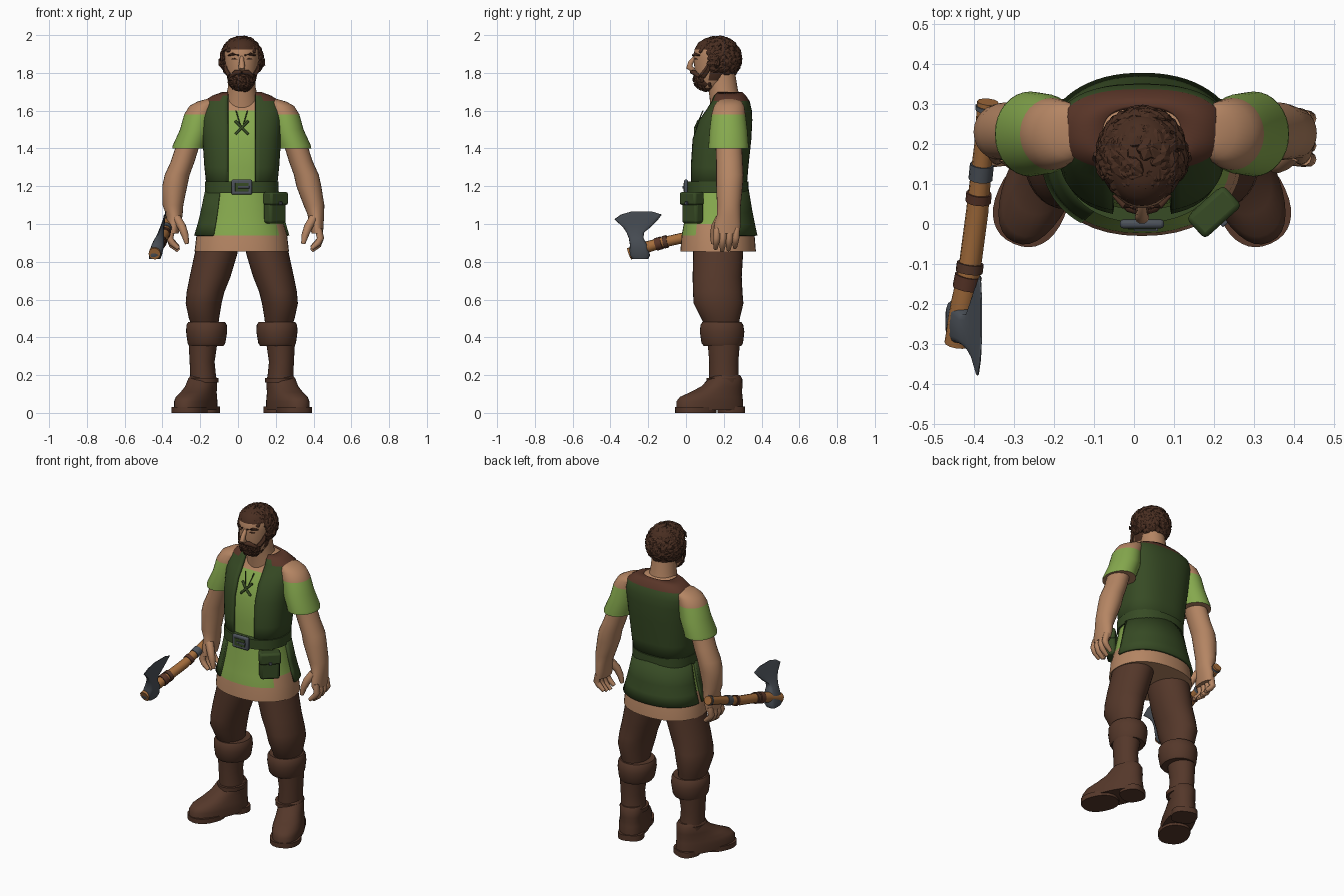
import bpy, bmesh, random
from math import sin, cos, asin, pi, radians
from mathutils import Vector, Matrix

random.seed(4)
MID = 0.02  # symmetry plane of the figure
cube = bpy.data.objects.get("Cube")
if cube:
    bpy.data.objects.remove(cube)


def material(name, *rgb):
    m = bpy.data.materials.new(name)
    m.use_nodes = True
    m.diffuse_color = (*rgb, 1)
    m.node_tree.nodes["Principled BSDF"].inputs["Base Color"].default_value = (*rgb, 1)
    return m


light_green = material("light_green", .24, .4, .076)
dark_green = material("dark_green", .038, .07, .018)
leather = material("leather_brown", .09, .039, .023)
trim = material("reddish_brown", .1, .036, .021)
skin = material("skin", .46, .235, .125)
hair_brown = material("hair_brown", .066, .027, .015)
steel = material("steel_grey", .074, .086, .103)
wood = material("wood", .38, .155, .045)


def finish(name, bm, mats, side=1, rule=None, flat=False, shell=0, bevel=0):
    """Turn a bmesh into an object, mirrored for the right side."""
    if side < 0:
        for v in bm.verts:
            v.co.x = 2 * MID - v.co.x
        bmesh.ops.reverse_faces(bm, faces=bm.faces[:])
    bm.normal_update()
    if rule:
        for f in bm.faces:
            f.material_index = int(rule(f.calc_center_median(), f.normal))
    mesh = bpy.data.meshes.new(name)
    bm.to_mesh(mesh)
    bm.free()
    for m in mats if isinstance(mats, list) else [mats]:
        mesh.materials.append(m)
    if not flat:
        mesh.shade_smooth()
        mesh.set_sharp_from_angle(angle=radians(45))
    obj = bpy.data.objects.new(name, mesh)
    bpy.context.collection.objects.link(obj)
    if shell:
        mod = obj.modifiers.new("thickness", 'SOLIDIFY')
        mod.thickness = shell
        mod.offset = -1
    if bevel:
        mod = obj.modifiers.new("soft_edges", 'BEVEL')
        mod.width = bevel
        mod.segments = 2
    return obj


def loft(name, rings, mats, power=2, seg=32, arc=None, turn=None, **kw):
    """Skin horizontal rings (z, x, y, radius x, radius y), listed upwards.
    arc(ring) gives start and end angles of an open panel, measured from the front."""
    bm = bmesh.new()
    rows = []
    for ring in rings:
        z, cx, cy, rx, ry = ring
        a0, a1 = arc(ring) if arc else (0, 2 * pi)
        row = []
        for i in range(seg + 1 if arc else seg):
            a = a0 + (a1 - a0) * i / seg
            px, py = [abs(t) ** (2 / power) * (1 if t > 0 else -1) for t in (sin(a), -cos(a))]
            row.append(bm.verts.new((cx + rx * px, cy + ry * py, z)))
        rows.append(row)
    n = len(rows[0])
    for lo, hi in zip(rows, rows[1:]):
        for i in range(seg):
            j = (i + 1) % n
            bm.faces.new((lo[i], lo[j], hi[j], hi[i]))
    if not arc:
        bm.faces.new(rows[0][::-1])
        bm.faces.new(rows[-1])
    if turn:
        bmesh.ops.rotate(bm, verts=bm.verts[:], cent=turn[1], matrix=Matrix.Rotation(turn[0], 3, 'Z'))
    return finish(name, bm, mats, **kw)


def tube(name, points, radii, mats, seg=10, **kw):
    """Round bar through points with a radius at each."""
    bm = bmesh.new()
    pts = [Vector(p) for p in points]
    radii = radii if isinstance(radii, list) else [radii] * len(pts)
    rows = []
    for k, (p, r) in enumerate(zip(pts, radii)):
        t = (pts[min(k + 1, len(pts) - 1)] - pts[max(k - 1, 0)]).normalized()
        u = t.cross(Vector((1, .3, .2))).normalized()
        v = t.cross(u)
        rows.append([bm.verts.new(p + r * (u * cos(2 * pi * i / seg) + v * sin(2 * pi * i / seg)))
                     for i in range(seg)])
    for lo, hi in zip(rows, rows[1:]):
        for i in range(seg):
            j = (i + 1) % seg
            bm.faces.new((lo[i], lo[j], hi[j], hi[i]))
    bm.faces.new(rows[0])
    bm.faces.new(rows[-1])
    bmesh.ops.recalc_face_normals(bm, faces=bm.faces[:])
    return finish(name, bm, mats, **kw)


def box(name, loc, size, mats, rz=0, bevel=.008):
    bm = bmesh.new()
    place = Matrix.Translation(loc) @ Matrix.Rotation(rz, 4, 'Z') @ Matrix.Diagonal((*size, 1))
    bmesh.ops.create_cube(bm, size=1, matrix=place)
    return finish(name, bm, mats, bevel=bevel)


def clumps(name, centre, radii, count, size, keep, core=False):
    """Scatter flat faceted tufts over an ellipsoid."""
    bm = bmesh.new()
    base = Matrix.Translation(centre) @ Matrix.Diagonal((*radii, 1))
    if core:
        bmesh.ops.create_icosphere(bm, subdivisions=3, radius=1, matrix=base)
    while count:
        d = Vector([random.gauss(0, 1) for _ in range(3)]).normalized()
        p = base @ d
        if not keep(p):
            continue
        turn = d.to_track_quat('Z', 'Y').to_matrix().to_4x4() @ Matrix.Rotation(random.uniform(0, pi), 4, 'Z')
        bmesh.ops.create_icosphere(bm, subdivisions=1, radius=1,
                                   matrix=Matrix.Translation(p) @ turn @ Matrix.Diagonal((*size, 1)))
        count -= 1
    return finish(name, bm, hair_brown, flat=True)


# Torso: open vest over a shirt
vest_rings = [(1.18, MID, .17, .185, .15), (1.3, MID, .175, .198, .155), (1.45, MID, .188, .208, .158),
              (1.55, MID, .208, .214, .143), (1.6, MID, .225, .216, .124), (1.65, MID, .235, .203, .102),
              (1.68, MID, .23, .155, .087), (1.7, MID, .225, .1, .072)]


def vest_arc(ring):
    a = asin((.073 / ring[3]) ** 1.25)
    return a, 2 * pi - a


loft("shirt", [(z, x, y, rx - .018, ry - .018) for z, x, y, rx, ry in vest_rings], [light_green, skin],
     power=2.5, seg=48, rule=lambda c, n: c.z > 1.6)
loft("vest", vest_rings, [dark_green, trim], power=2.5, seg=48, arc=vest_arc, shell=.014,
     rule=lambda c, n: c.z > 1.65 and n.z > .5)
for s in (-1, 1):
    tube("shirt_lace", [(MID - s * .034, .066, 1.545), (MID, .05, 1.51), (MID + s * .034, .048, 1.475)], .007, dark_green)
    tube("lace_cord", [(MID + s * .01, .06, 1.53), (MID + s * .03, .09, 1.6)], .003, dark_green)

# Tunic skirt with hem, back panel, front flap
skirt = [(.855, MID, .17, .25, .2), (.94, MID, .17, .24, .193), (1.0, MID, .169, .222, .181),
         (1.06, MID, .168, .207, .17), (1.19, MID, .166, .18, .15)]
loft("tunic_skirt", skirt, [light_green, skin], power=2.2, seg=40,
     rule=lambda c, n: c.z < .94 or (c.z < 1 and abs(c.x - MID) > .19))
over = [(z, x, y + .003, rx + .012, ry + .012) for z, x, y, rx, ry in skirt[1:]]
for label, start, end in (("back_panel", 92, 264), ("right_flap", 272, 325)):
    loft(label, over, dark_green, power=2.2, shell=.014,
         arc=lambda r, a=start, b=end: (radians(a), radians(b)))

# Belt, buckle, pouch
loft("belt", [(1.165, MID, .168, .195, .164), (1.225, MID, .168, .195, .164)], dark_green, power=2.3, seg=48)
box("buckle_frame", (MID, .0, 1.195), (.11, .022, .08), steel)
box("buckle_inset", (MID, -.01, 1.195), (.07, .008, .045), dark_green, bevel=.001)
box("buckle_tongue", (MID + .01, -.014, 1.195), (.06, .008, .012), steel, bevel=.001)
box("pouch", (.195, .035, 1.085), (.115, .06, .165), dark_green, radians(42), .015)
box("pouch_flap", (.2, .03, 1.135), (.125, .07, .07), dark_green, radians(42), .012)
box("pouch_stud", (.225, .002, 1.11), (.018, .012, .018), steel, radians(42), .003)

# Arms, hands, legs, boots
for side, label in ((1, "left_"), (-1, "right_")):
    inset = 0 if side > 0 else .035
    loft(label + "sleeve", [(1.4, .3, .225, .088, .106), (1.415, .298, .225, .088, .106), (1.5, .262, .225, .085, .1),
                            (1.58, .245, .225, .08, .09), (1.625, .225, .228, .072, .08), (1.648, .2, .23, .055, .065),
                            (1.662, .18, .23, .025, .035)], [light_green, skin], side=side,
         rule=lambda c, n: c.z > 1.58 or n.z < -.8)
    loft(label + "arm", [(.95, .42 - inset, .215, .03, .068), (1.0, .415 - inset, .22, .038, .07),
                         (1.05, .412 - inset, .226, .044, .062), (1.1, .402 - inset / 2, .227, .055, .063),
                         (1.2, .375, .23, .066, .07), (1.26, .362, .232, .066, .072),
                         (1.33, .333, .23, .063, .07), (1.45, .295, .225, .062, .07)], skin, side=side, seg=24)
    for k in range(4):
        y = .165 + .034 * k
        x = .425 - inset
        drop = .012 * abs(k - 1.3)
        tube(label + "finger", [(x, y, .975), (x + .012, y - .003, .925), (x - .001, y - .006, .885 + drop),
                                (x - .035, y - .008, .855 + drop)], [.019, .019, .017, .011], skin, side=side)
    tube(label + "thumb", [(.4 - inset, .18, 1.03), (.372 - inset, .155, .985), (.355 - inset, .145, .94),
                           (.345 - inset, .143, .895)], [.025, .023, .019, .011], skin, side=side)

    loft(label + "trouser_leg", [(.46, .215, .19, .07, .09), (.5, .22, .183, .08, .102), (.58, .222, .172, .095, .132),
                                 (.64, .212, .168, .1, .131), (.72, .188, .165, .108, .13), (.84, .157, .17, .113, .132),
                                 (.95, .137, .17, .105, .13)], leather, side=side)
    loft(label + "boot_cuff", [(.355, .208, .193, .092, .1), (.37, .207, .192, .1, .11), (.43, .206, .191, .109, .118),
                               (.465, .206, .19, .107, .113), (.48, .206, .19, .098, .104)], leather, side=side)
    loft(label + "boot_shaft", [(.13, .225, .205, .07, .08), (.2, .225, .2, .068, .078), (.27, .23, .2, .066, .077),
                                (.38, .225, .2, .077, .086)], leather, side=side)
    turn = (radians(24), (.215, .235, 0))
    loft(label + "boot_foot", [(.015, .215, .115, .086, .187), (.06, .215, .115, .087, .187), (.085, .215, .124, .083, .175),
                               (.11, .215, .153, .077, .144), (.14, .215, .185, .073, .113), (.18, .215, .206, .071, .09),
                               (.2, .215, .21, .06, .075)], leather, power=2.3, turn=turn, side=side)
    loft(label + "sole_front", [(0, .215, .035, .088, .11), (.03, .215, .035, .089, .111)], leather, power=2.3,
         turn=turn, side=side)
    loft(label + "sole_heel", [(0, .215, .24, .074, .068), (.035, .215, .24, .074, .068)], leather, power=2.6,
         turn=turn, side=side)
    loft(label + "ankle_strap", [(.16, .222, .198, .078, .09), (.185, .222, .198, .08, .09)], leather, side=side)

# Neck and head
loft("neck", [(1.6, MID, .22, .1, .09), (1.67, MID, .205, .085, .08), (1.72, MID, .195, .074, .078),
              (1.8, MID, .185, .07, .075)], skin)
loft("head", [(1.72, MID, .125, .05, .06), (1.76, MID, .135, .075, .085), (1.82, MID, .15, .087, .105),
              (1.88, MID, .155, .094, .115), (1.925, MID, .16, .095, .115), (1.96, MID, .165, .08, .1),
              (1.985, MID, .165, .045, .06)], [skin, hair_brown],
     rule=lambda c, n: c.z > 1.925 or (c.y > .13 and c.z > 1.79))
clumps("hair", (MID, .167, 1.874), (.105, .118, .112), 260, (.03, .02, .014),
       lambda p: p.z > 1.922 or (p.y > .13 and p.z > 1.8))
clumps("beard", (MID, .106, 1.765), (.068, .063, .06), 90, (.019, .012, .009),
       lambda p: p.z < 1.8 and p.y < .16, core=True)
tube("nose", [(MID, .05, 1.885), (MID, .025, 1.855), (MID, .017, 1.83), (MID, .04, 1.812)],
     [.01, .014, .018, .012], skin)
for side, label in ((1, "left_"), (-1, "right_")):
    tube(label + "eyebrow", [(.036, .037, 1.893), (.065, .045, 1.9), (.092, .072, 1.893)], [.006, .008, .004],
         hair_brown, side=side)
    tube(label + "eye", [(.04, .046, 1.872), (.058, .05, 1.874), (.076, .06, 1.872)], [.002, .004, .002],
         hair_brown, side=side)
    tube(label + "moustache", [(MID, .03, 1.805), (.05, .042, 1.803), (.08, .07, 1.78)], [.01, .014, .008],
         hair_brown, side=side)
    tube(label + "sideburn", [(.1, .13, 1.86), (.098, .115, 1.82), (.08, .09, 1.785)], [.012, .018, .02],
         hair_brown, side=side, seg=6, flat=True)
    tube(label + "hair_curl", [(.115, .16, 1.825), (.13, .165, 1.845), (.137, .175, 1.875)], [.009, .016, .006],
         hair_brown, side=side, seg=6, flat=True)

# Axe
path = [Vector(p) for p in ((-.365, .305, 1.035), (-.375, .2, 1.0), (-.392, .03, .937), (-.412, -.12, .903),
                            (-.428, -.2, .88), (-.442, -.3, .842))]
tube("axe_handle", path, [.027, .024, .028, .028, .03, .032], wood, seg=12)


def wrap(name, k, start, end, radius, mat):
    tube(name, [path[k].lerp(path[k + 1], start), path[k].lerp(path[k + 1], end)], radius, mat, seg=12)


wrap("pommel_ring", 0, .1, .2, .03, steel)
wrap("grip_ring", 1, .3, .52, .03, steel)
wrap("grip_wrap", 1, .72, .85, .032, trim)
wrap("neck_wrap", 2, .85, 1, .034, leather)
wrap("head_wrap", 3, .1, .5, .034, trim)
blade = [(.815, -.285, -.2, .03), (.835, -.302, -.19, .034), (.89, -.297, -.205, .034), (.925, -.303, -.225, .024),
         (.955, -.315, -.222, .016), (.985, -.335, -.185, .011), (1.025, -.38, -.147, .006), (1.05, -.345, -.128, .004),
         (1.066, -.29, -.18, .002)]
loft("axe_head", [(z, -.438 + .24 * (z - .83), (a + b) / 2, t, (b - a) / 2) for z, a, b, t in blade], steel,
     power=4, seg=16)
